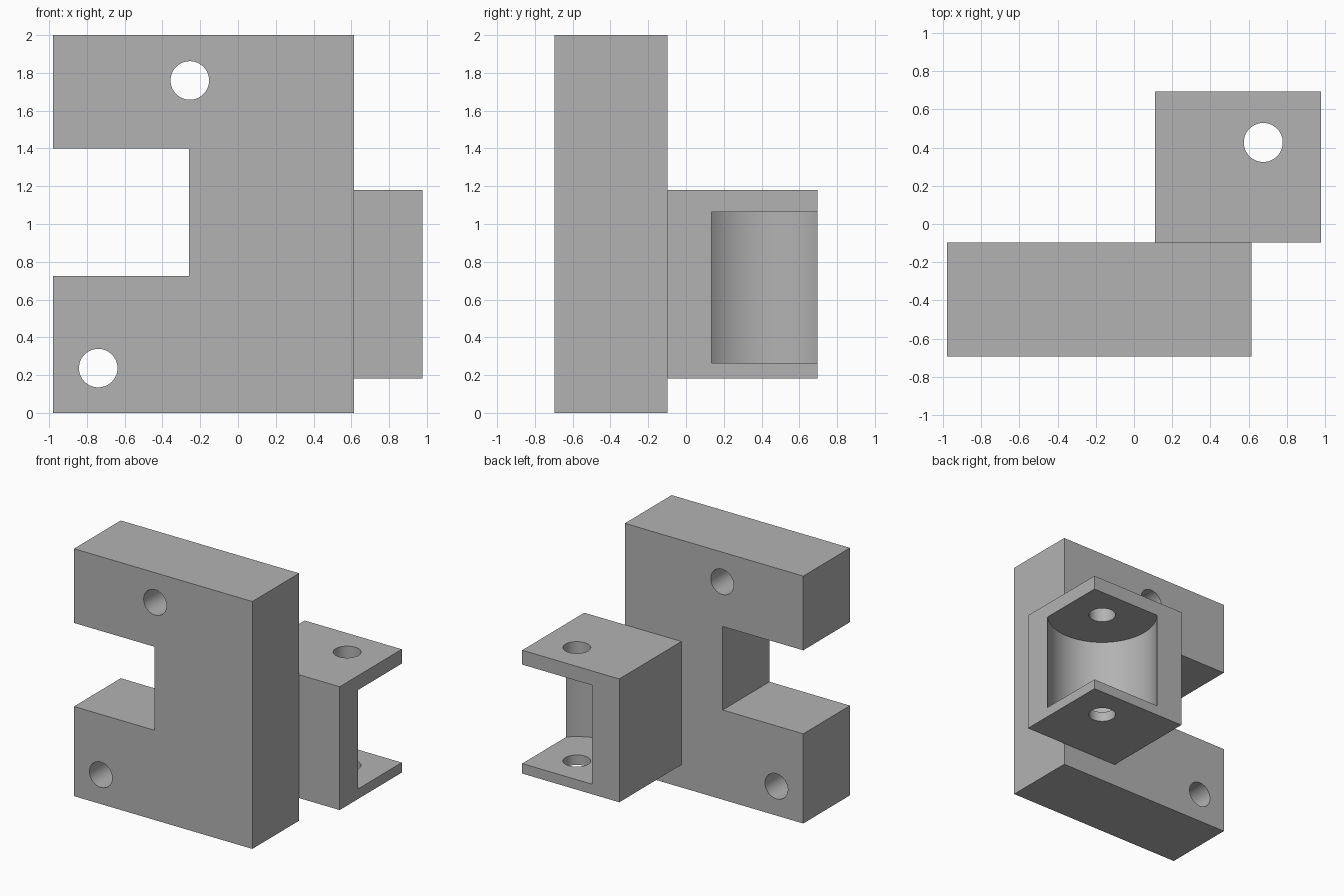
import bpy, bmesh, math
from mathutils import Matrix, Vector

cube = bpy.data.objects.get("Cube")
if cube:
    bpy.data.objects.remove(cube, do_unlink=True)

grey = bpy.data.materials.new("plain grey")
grey.use_nodes = True
colour = (0.45, 0.45, 0.45, 1)
grey.diffuse_color = colour
grey.node_tree.nodes["Principled BSDF"].inputs["Base Color"].default_value = colour


def add_object(name, bm):
    bmesh.ops.recalc_face_normals(bm, faces=bm.faces)
    mesh = bpy.data.meshes.new(name)
    bm.to_mesh(mesh)
    bm.free()
    mesh.materials.append(grey)
    obj = bpy.data.objects.new(name, mesh)
    bpy.context.collection.objects.link(obj)
    return obj


def prism(name, profile, start, depth, axis):
    """Extrude a profile along y (profile in x, z) or z (profile in x, y)."""
    bm = bmesh.new()
    place = (lambda a, b: (a, start, b)) if axis == "y" else (lambda a, b: (a, b, start))
    face = bm.faces.new([bm.verts.new(place(a, b)) for a, b in profile])
    side = bmesh.ops.extrude_face_region(bm, geom=[face])["geom"]
    move = Vector((0, depth, 0)) if axis == "y" else Vector((0, 0, depth))
    bmesh.ops.translate(bm, vec=move, verts=[v for v in side if isinstance(v, bmesh.types.BMVert)])
    return add_object(name, bm)


def cylinder(name, centre, radius, length, axis, sides=64):
    bm = bmesh.new()
    turn = Matrix.Rotation(math.pi / 2, 4, "X") if axis == "y" else Matrix()
    bmesh.ops.create_cone(bm, cap_ends=True, segments=sides, radius1=radius, radius2=radius,
                          depth=length, matrix=Matrix.Translation(centre) @ turn)
    return add_object(name, bm)


def carve(obj, cutters):
    """Subtract the cutters, bake the result and remove them."""
    for cutter in cutters:
        cutter.hide_render = True
        mod = obj.modifiers.new("cut", "BOOLEAN")
        mod.operation = "DIFFERENCE"
        mod.solver = "EXACT"
        mod.object = cutter
    bpy.context.view_layer.update()
    graph = bpy.context.evaluated_depsgraph_get()
    baked = bpy.data.meshes.new_from_object(obj.evaluated_get(graph))
    obj.modifiers.clear()
    obj.data = baked
    for cutter in cutters:
        bpy.data.objects.remove(cutter, do_unlink=True)
    bpy.ops.object.select_all(action="DESELECT")
    obj.select_set(True)
    bpy.context.view_layer.objects.active = obj
    bpy.ops.object.shade_smooth_by_angle(angle=math.radians(30))


# Notched mounting plate with two bolt holes
left, right, notch = -0.98, 0.615, -0.26
plate = prism("mounting_plate",
              [(left, 0), (right, 0), (right, 2), (left, 2), (left, 1.4),
               (notch, 1.4), (notch, 0.725), (left, 0.725)],
              -0.695, 0.597, "y")
carve(plate, [cylinder("bolt_hole_cutter", (x, -0.4, z), 0.102, 1, "y")
              for x, z in ((-0.255, 1.76), (-0.74, 0.237))])

# Hinge block with a round pocket open at the corner and a pin hole through both flanges
block = prism("hinge_block",
              [(0.11, -0.098), (0.978, -0.098), (0.978, 0.695), (0.11, 0.695)],
              0.183, 0.997, "z")
pin_x, pin_y = 0.677, 0.427
carve(block, [cylinder("pocket_cutter", (pin_x, pin_y, 0.664), 0.42, 0.8, "z", 96),
              cylinder("pin_hole_cutter", (pin_x, pin_y, 0.68), 0.102, 1.4, "z")])
